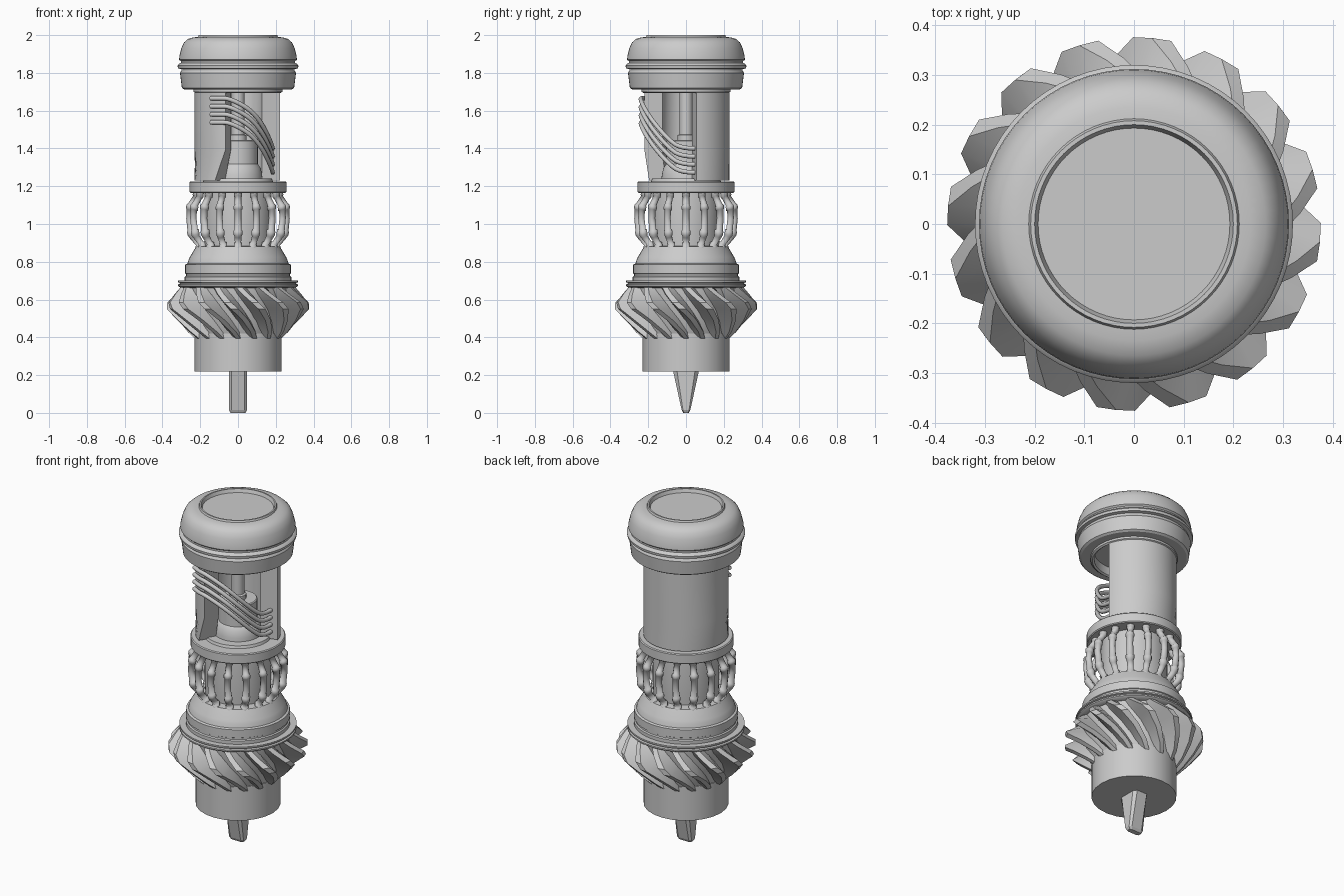
import bpy, bmesh
from math import sin, cos, pi, radians

if "Cube" in bpy.data.objects:
    bpy.data.objects.remove(bpy.data.objects["Cube"])


def finish(name, bm, angle=30):
    bmesh.ops.recalc_face_normals(bm, faces=bm.faces)
    me = bpy.data.meshes.new(name)
    bm.to_mesh(me)
    bm.free()
    ob = bpy.data.objects.new(name, me)
    bpy.context.collection.objects.link(ob)
    if angle:
        bpy.ops.object.select_all(action='DESELECT')
        ob.select_set(True)
        bpy.context.view_layer.objects.active = ob
        bpy.ops.object.shade_smooth_by_angle(angle=radians(angle))
    return ob


def loft(bm, rings):
    """Skin closed rings of points and cap both ends."""
    vs = [[bm.verts.new(p) for p in r] for r in rings]
    n = len(vs[0])
    for a, b in zip(vs, vs[1:]):
        for i in range(n):
            j = (i + 1) % n
            bm.faces.new((a[i], a[j], b[j], b[i]))
    bm.faces.new(vs[0])
    bm.faces.new(vs[-1])


def lathe(name, profile, n=48):
    """Revolve (radius, z) points around z."""
    bm = bmesh.new()
    loft(bm, [[(r * cos(2 * pi * i / n), r * sin(2 * pi * i / n), z) for i in range(n)]
              for r, z in profile])
    return finish(name, bm)


def polar(r, deg, z):
    return (r * cos(radians(deg)), r * sin(radians(deg)), z)


def tubes(name, paths, radius, kind='POLY', res=2):
    """Each path is a list of (point, radius factor)."""
    cu = bpy.data.curves.new(name, 'CURVE')
    cu.dimensions = '3D'
    cu.bevel_depth = radius
    cu.bevel_resolution = res
    cu.use_fill_caps = True
    for path in paths:
        sp = cu.splines.new(kind)
        sp.points.add(len(path) - 1)
        for pt, (co, f) in zip(sp.points, path):
            pt.co = (*co, 1)
            pt.radius = f
        if kind == 'NURBS':
            sp.order_u = 3
            sp.use_endpoint_u = True
            sp.resolution_u = 4
        sp.use_smooth = True
    ob = bpy.data.objects.new(name, cu)
    bpy.context.collection.objects.link(ob)


# Chisel tip
def tip_ring(x, y, z):
    a, b = x * 0.7, y * 0.7
    return [(x, -b, z), (x, b, z), (a, y, z), (-a, y, z),
            (-x, b, z), (-x, -b, z), (-a, -y, z), (a, -y, z)]


bm = bmesh.new()
loft(bm, [tip_ring(.04, .015, 0), tip_ring(.048, .023, .015), tip_ring(.048, .07, .23)])
finish("chisel_tip", bm, 0)

# Lower cylinder and gear core
lathe("lower_cylinder", [(.23, .22), (.23, .42)], 24)
lathe("gear_core", [(.21, .38), (.225, .42), (.275, .55), (.285, .67)])

# Sixteen helical gear teeth: z, tip radius, root radius
stations = [(.39, .225, .20), (.43, .267, .215), (.49, .322, .24), (.55, .376, .262),
            (.585, .376, .268), (.63, .335, .272), (.67, .30, .275)]
bm = bmesh.new()
for k in range(16):
    rings = []
    for z, tip, root in stations:
        a = k * 22.5 - 6 - (z - .57) * 165
        rings.append([polar(root, a - 8.5, z), polar(tip, a - 3, z),
                      polar(tip, a + 3, z), polar(root, a + 8.5, z)])
    loft(bm, rings)
finish("helical_teeth", bm, 20)

# Stepped shoulder above the gear
lathe("shoulder", [(.28, .66), (.308, .665), (.317, .672), (.317, .68), (.308, .684), (.308, .688),
                   (.317, .691), (.317, .70), (.282, .70), (.282, .72), (.275, .725), (.275, .735),
                   (.28, .738), (.28, .785), (.268, .79), (.262, .81), (.255, .825),
                   (.222, .88), (.17, .885)])

# Cage core, sixteen jointed ribs, collar
lathe("cage_core", [(.175, .86), (.18, .95), (.18, 1.1), (.175, 1.19)])
rib = [(.205, .875, 1.15), (.208, .895, 1.15), (.21, .896, .85), (.24, .935, 1), (.243, .945, 1.25),
       (.248, .965, 1.25), (.249, .967, 1), (.256, 1.03, .95), (.254, 1.075, 1), (.253, 1.077, 1.25),
       (.25, 1.095, 1.25), (.248, 1.1, 1), (.222, 1.142, .9), (.22, 1.145, 1.15), (.215, 1.18, 1.15)]
tubes("cage_ribs", [[(polar(r, k * 22.5, z), f) for r, z, f in rib] for k in range(16)], .019)
lathe("collar", [(.20, 1.165), (.252, 1.165), (.257, 1.17), (.257, 1.22), (.252, 1.225),
                 (.185, 1.225), (.18, 1.24)])

# Open housing wall: thick tube with a wide opening at the front right
bm = bmesh.new()
rings = []
N = 40
for i in range(N + 1):
    ring = []
    for r, z, end in ((.23, 1.23, 238), (.23, 1.39, 253), (.23, 1.695, 253),
                      (.13, 1.695, 253), (.13, 1.39, 253), (.13, 1.23, 238)):
        ring.append(polar(r, 14 + (end - 14) * i / N, z))
    rings.append(ring)
loft(bm, rings)
finish("open_housing", bm)

# Inner mechanism
lathe("inner_dome", [(.13, 1.23), (.128, 1.26), (.12, 1.295), (.10, 1.325), (.07, 1.345), (.02, 1.352)])
lathe("inner_cylinder", [(.105, 1.23), (.105, 1.44), (.10, 1.445), (.06, 1.445)], 32)
lathe("piston_rod", [(.045, 1.43), (.045, 1.47), (.035, 1.475), (.035, 1.76)], 20)

# Four cables sweeping across the opening
path = [(-.145, -.205, 1.665), (-.10, -.23, 1.665), (-.045, -.243, 1.665), (.06, -.22, 1.61),
        (.125, -.17, 1.535), (.167, -.095, 1.45), (.185, -.03, 1.40), (.183, .05, 1.40)]
tubes("cables", [[((x, y, z - .0425 * k), 1) for x, y, z in path] for k in range(4)],
      .012, 'NURBS', 2)

# Top cap with grooves, recessed lid and hollow underside
lathe("top_cap", [(.215, 1.75), (.215, 1.70), (.225, 1.693), (.235, 1.70), (.235, 1.712), (.285, 1.712),
                  (.297, 1.72), (.307, 1.80), (.300, 1.812), (.300, 1.82), (.318, 1.824),
                  (.320, 1.838), (.312, 1.848), (.303, 1.852), (.303, 1.862), (.312, 1.87),
                  (.310, 1.89), (.300, 1.93), (.287, 1.96), (.265, 1.98), (.235, 1.988),
                  (.212, 1.99), (.208, 2.0), (.2, 2.0), (.193, 1.98)], 64)
